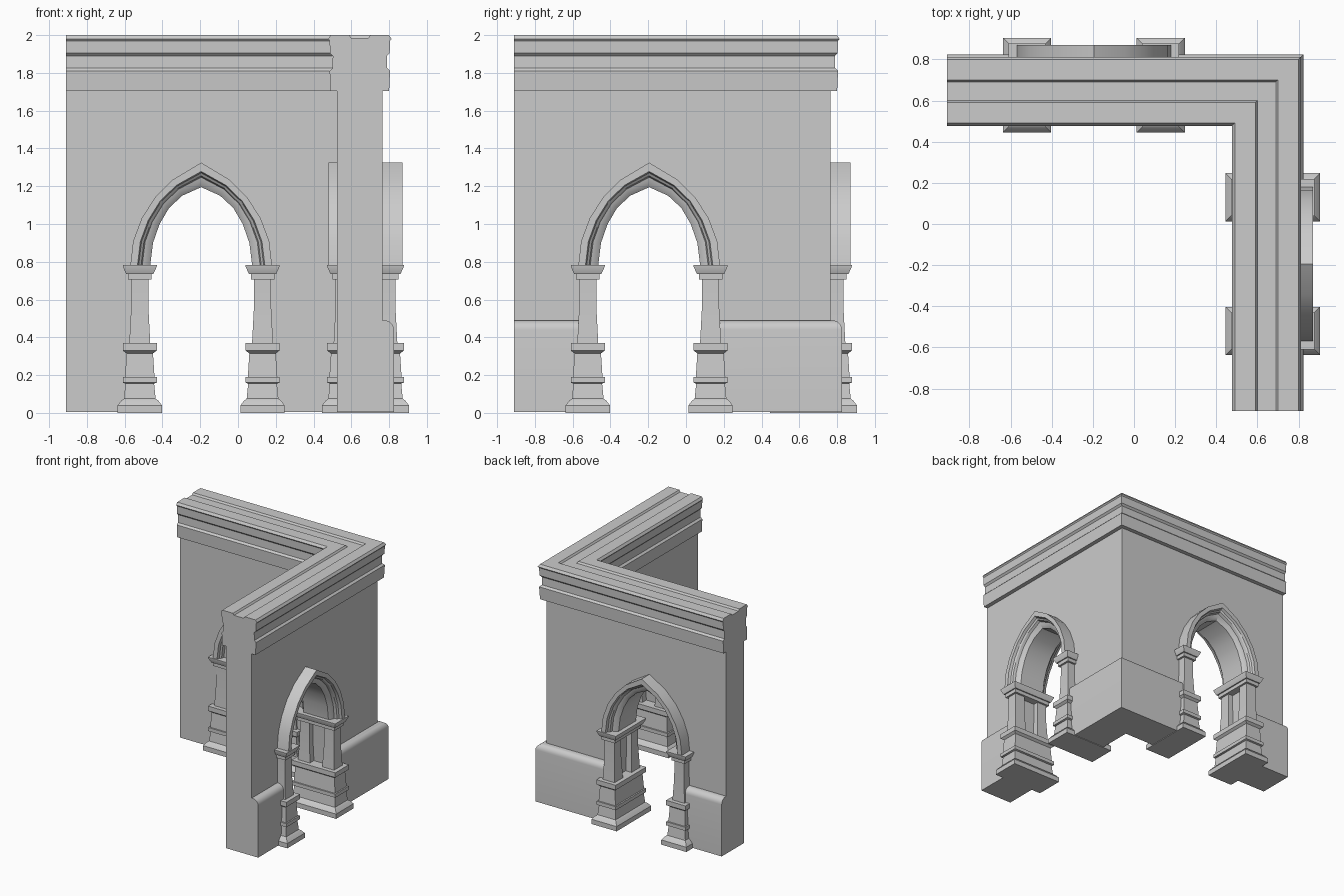
import bpy, bmesh, math

if "Cube" in bpy.data.objects:
    bpy.data.objects.remove(bpy.data.objects["Cube"])

stone = bpy.data.materials.new("grey_stone")
stone.use_nodes = True
GREY = (0.6, 0.6, 0.6, 1)
stone.diffuse_color = GREY
stone.node_tree.nodes["Principled BSDF"].inputs["Base Color"].default_value = GREY

# Layout: s runs along a wing, t across it, z up; "corner" means the mitre s = t
START, ARCH_S, ARCH_T, JAMB = -0.91, -0.195, 0.675, 0.325
FLOOR, INNER, OUTER = 0.005, 0.525, 0.765


def place(side, s, t, z):
    s = t if s == "corner" else s
    return (s, t, z) if side == 0 else (t, s, z)


def loft(bm, side, rings, closed=True, caps=(True, True)):
    """Skin a list of equal rings of (s, t, z) points."""
    rows = [[bm.verts.new(place(side, *p)) for p in ring] for ring in rings]
    n = len(rows[0])
    for a, b in zip(rows, rows[1:]):
        for i in range(n if closed else n - 1):
            j = (i + 1) % n
            bm.faces.new((a[i], a[j], b[j], b[i]))
    for row, cap in zip((rows[0], rows[-1]), caps):
        if cap:
            bm.faces.new(row)


def build(name, maker, sides=(0, 1)):
    bm = bmesh.new()
    for side in sides:
        maker(bm, side)
    bmesh.ops.remove_doubles(bm, verts=bm.verts, dist=0.0005)
    bmesh.ops.recalc_face_normals(bm, faces=bm.faces)
    mesh = bpy.data.meshes.new(name)
    bm.to_mesh(mesh)
    bm.free()
    mesh.materials.append(stone)
    obj = bpy.data.objects.new(name, mesh)
    bpy.context.collection.objects.link(obj)
    bpy.ops.object.select_all(action="DESELECT")
    obj.select_set(True)
    bpy.context.view_layer.objects.active = obj
    bpy.ops.object.shade_smooth_by_angle(angle=math.radians(30))
    return obj


def sweep(section, s0, s1):
    """Run a (t, z) section along a wing, left open at the mitre."""
    def maker(bm, side):
        rings = [[(s, t, z) for t, z in section] for s in (s0, s1)]
        loft(bm, side, rings, caps=(True, s1 != "corner"))
    return maker


# Pointed arch curves, half of each as (distance from centre, height)
EXTRADOS = [(0.375, 0.78), (0.36, 0.91), (0.315, 1.03), (0.245, 1.14),
            (0.15, 1.235), (0, 1.325)]
INTRADOS = [(0.27, 0.78), (0.255, 0.9), (0.22, 1.0), (0.17, 1.085),
            (0.1, 1.15), (0, 1.195)]


def arch_curve(f):
    """Full arch line, blended from the outer edge (0) to the inner edge (1)."""
    half = [(a + (c - a) * f, b + (d - b) * f)
            for (a, b), (c, d) in zip(EXTRADOS, INTRADOS)]
    return ([(ARCH_S - d, z) for d, z in half]
            + [(ARCH_S + d, z) for d, z in half[-2::-1]])


# L-shaped wall with an arched opening in each wing
def wall(bm, side):
    line = [("corner", FLOOR), (ARCH_S + JAMB, FLOOR)]
    line += arch_curve(0.5)[::-1]
    line += [(ARCH_S - JAMB, FLOOR), (START, FLOOR), (START, 1.72), ("corner", 1.72)]
    rings = [[(s, t, z) for s, z in line] for t in (INNER, OUTER)]
    loft(bm, side, rings, closed=False)


build("wall", wall)

# Moulded cornice with a shallow channel along the top
half_cornice = [(0.155, 1.705), (0.16, 1.81), (0.145, 1.825), (0.143, 1.89),
                (0.158, 1.905), (0.16, 1.97), (0.168, 1.98), (0.155, 2.0),
                (0.055, 2.0), (0.045, 1.985)]
MID = (INNER + OUTER) / 2
cornice = [(MID + d, z) for d, z in half_cornice]
cornice += [(MID - d, z) for d, z in reversed(half_cornice)]
build("cornice", sweep(cornice, START, "corner"))

# Outer plinth with a rounded top edge
R = 0.05
plinth = [(OUTER - 0.01, FLOOR), (0.825, FLOOR)]
plinth += [(0.825 - R + R * math.cos(a), 0.49 - R + R * math.sin(a))
           for a in (math.pi / 2 * i / 6 for i in range(7))]
plinth += [(OUTER - 0.01, 0.49)]
build("corner_plinth", sweep(plinth, ARCH_S + JAMB, "corner"))
build("end_plinth", sweep(plinth, START, ARCH_S - JAMB))

# Column tiers as (half width, height)
PEDESTAL = [(0.117, 0), (0.117, 0.04), (0.098, 0.065), (0.084, 0.075),
            (0.076, 0.155), (0.09, 0.16), (0.09, 0.19), (0.078, 0.19),
            (0.07, 0.315), (0.09, 0.33), (0.09, 0.37), (0.058, 0.37)]
SHAFT = [(0.056, 0.36), (0.046, 0.55), (0.045, 0.71)]
CAPITAL = [(0.062, 0.705), (0.062, 0.735), (0.072, 0.735), (0.09, 0.775), (0.09, 0.782)]
DEPTH = 0.113


def tiers(profile, s, near, far):
    """Rectangular rings; near and far give the t limits for a half width."""
    return [[(s - w, near(w), z), (s + w, near(w), z),
             (s + w, far(w), z), (s - w, far(w), z)] for w, z in profile]


def low(w):
    return ARCH_T - DEPTH - w


def high(w):
    return ARCH_T + DEPTH + w


def column(s):
    def maker(bm, side):
        loft(bm, side, tiers(PEDESTAL, s, low, high))
        loft(bm, side, tiers(CAPITAL, s, low, high))
        # Separate inner and outer shafts
        loft(bm, side, tiers(SHAFT, s, low, lambda w: ARCH_T - DEPTH + w))
        loft(bm, side, tiers(SHAFT, s, lambda w: ARCH_T + DEPTH - w, high))
    return maker


# Arch moulding as (blend from outer to inner edge, half depth)
half_mould = [(0, 0.195), (0.36, 0.195), (0.42, 0.172), (0.54, 0.162),
              (0.6, 0.14), (0.78, 0.134), (1, 0.115)]
MOULD = [(f, ARCH_T + d) for f, d in half_mould]
MOULD += [(f, ARCH_T - d) for f, d in reversed(half_mould)]


def arch(bm, side):
    lines = [[(s, t, z) for s, z in arch_curve(f)] for f, t in MOULD]
    loft(bm, side, [list(ring) for ring in zip(*lines)])


for side, wing in enumerate(("back", "right")):
    build(wing + "_arch_moulding", arch, (side,))
    build(wing + "_end_column", column(ARCH_S - JAMB), (side,))
    build(wing + "_corner_column", column(ARCH_S + JAMB), (side,))
